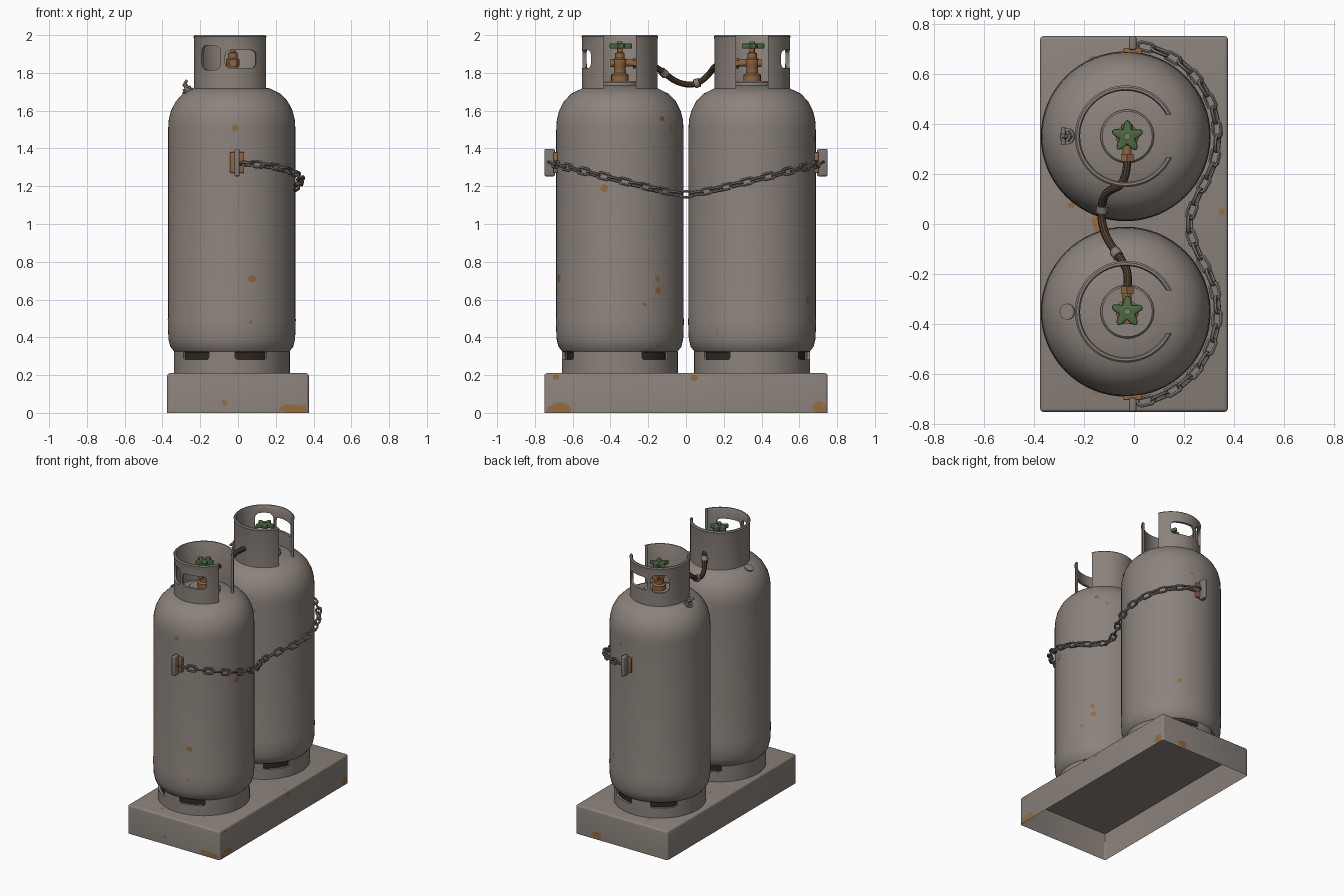
import bpy, bmesh, math, random
from math import sin, cos, pi, radians
from mathutils import Matrix, Vector

random.seed(4)
if "Cube" in bpy.data.objects:
    bpy.data.objects.remove(bpy.data.objects["Cube"])

CX, CY, R = -0.033, 0.35, 0.337   # tank axis and radius


def material(name, rgb):
    m = bpy.data.materials.new(name)
    m.use_nodes = True
    m.diffuse_color = (*rgb, 1)
    m.node_tree.nodes["Principled BSDF"].inputs["Base Color"].default_value = (*rgb, 1)
    return m


GREY = material("weathered grey paint", (0.26, 0.225, 0.20))
STEEL = material("chain steel", (0.21, 0.19, 0.175))
RUST = material("orange rust", (0.30, 0.15, 0.05))
BRASS = material("old brass", (0.28, 0.13, 0.05))
HOSE = material("brown hose", (0.085, 0.05, 0.028))
GREEN = material("green handle", (0.07, 0.15, 0.055))
DARK = material("dark recess", (0.03, 0.022, 0.016))


def smooth(ob):
    bpy.ops.object.select_all(action="DESELECT")
    ob.select_set(True)
    bpy.context.view_layer.objects.active = ob
    bpy.ops.object.shade_smooth_by_angle(angle=radians(35))
    return ob


def finish(name, bm, mat, loc=(0, 0, 0)):
    bmesh.ops.recalc_face_normals(bm, faces=bm.faces)
    me = bpy.data.meshes.new(name)
    bm.to_mesh(me)
    bm.free()
    me.materials.append(mat)
    ob = bpy.data.objects.new(name, me)
    ob.location = loc
    bpy.context.collection.objects.link(ob)
    return smooth(ob)


def lathe(name, profile, mat, loc, closed=False, steps=64):
    bm = bmesh.new()
    vs = [bm.verts.new((r, 0, z)) for r, z in profile]
    pairs = list(zip(vs, vs[1:])) + ([(vs[-1], vs[0])] if closed else [])
    es = [bm.edges.new(p) for p in pairs]
    bmesh.ops.spin(bm, geom=vs + es, axis=(0, 0, 1), cent=(0, 0, 0),
                   angle=2 * pi, steps=steps, use_merge=True)
    bmesh.ops.remove_doubles(bm, verts=bm.verts, dist=1e-5)
    return finish(name, bm, mat, loc)


def rod(name, a, b, r, mat, segs=16):
    a, b = Vector(a), Vector(b)
    d = b - a
    bm = bmesh.new()
    bmesh.ops.create_cone(bm, cap_ends=True, segments=segs, radius1=r, radius2=r, depth=d.length,
                          matrix=Matrix.Translation((a + b) / 2) @ d.to_track_quat("Z", "Y").to_matrix().to_4x4())
    return finish(name, bm, mat)


def box(name, centre, size, mat, bevel=0.0, turn=0.0):
    bm = bmesh.new()
    bmesh.ops.create_cube(bm, size=1, matrix=Matrix.Diagonal((*size, 1)))
    if bevel:
        bmesh.ops.bevel(bm, geom=bm.edges[:], offset=bevel, segments=3, profile=0.5, affect="EDGES")
    bmesh.ops.transform(bm, matrix=Matrix.Rotation(turn, 4, "Z"), verts=bm.verts)
    return finish(name, bm, mat, centre)


def cut_windows(ob, windows, radius):
    # each window: azimuth centre, azimuth width, low z, high z, corner radius
    for az, wide, lo, hi, corner in windows:
        a = radians(az)
        c = ob.location + Vector((radius * cos(a), radius * sin(a), (lo + hi) / 2))
        size = (0.16, 2 * radius * sin(radians(wide / 2)), hi - lo)
        cutter = box("cutter", c, size, DARK, corner, a)
        mod = ob.modifiers.new("window", "BOOLEAN")
        mod.operation, mod.object, mod.solver = "DIFFERENCE", cutter, "EXACT"
        bpy.context.view_layer.objects.active = ob
        bpy.ops.object.modifier_apply(modifier=mod.name)
        bpy.data.objects.remove(cutter)
    smooth(ob)


# Plinth: a shallow tray, open underneath
bm = bmesh.new()
bmesh.ops.create_cube(bm, size=1, matrix=Matrix.Translation((0, 0, 0.105)) @ Matrix.Diagonal((0.75, 1.5, 0.21, 1)))
bmesh.ops.bevel(bm, geom=[e for e in bm.edges if sum(v.co.z for v in e.verts) > 0.1],
                offset=0.014, segments=3, profile=0.5, affect="EDGES")
floor = [f for f in bm.faces if f.normal.z < -0.9]
bmesh.ops.inset_region(bm, faces=floor, thickness=0.012)
bmesh.ops.translate(bm, verts=floor[0].verts, vec=(0, 0, 0.195))
finish("plinth", bm, GREY)

# Tanks with foot ring, collar and valve
TANK = [(0, .31), (.25, .312), (.305, .325), (.325, .35), (.335, .39), (R, .43), (.339, .495),
        (R, .505), (R, 1.5), (.334, 1.55), (.322, 1.6), (.296, 1.65), (.258, 1.69), (.2, 1.718), (.1, 1.735), (0, 1.738)]
for side, label in ((-1, "front"), (1, "back")):
    y = side * CY
    at = (CX, y, 0)
    m = -side                       # mirrors azimuths on the back tank
    lathe(label + "_tank", TANK, GREY, at)
    foot = lathe(label + "_foot_ring", [(.29, .21), (.307, .21), (.307, .325), (.29, .325)], GREY, at, True)
    cut_windows(foot, [(m * a, 34, .283, .36, .012) for a in (-70, -130, 39, 110)], .3)
    lathe(label + "_foot_recess", [(0, .27), (.28, .27), (.28, .325), (0, .325)], DARK, at)

    collar = lathe(label + "_collar", [(.182, 1.715), (.2, 1.715), (.2, 1.98), (.203, 1.993), (.196, 2.0),
                                       (.187, 2.0), (.182, 1.99)], GREY, at, True)
    cut_windows(collar, [(0, 50, 1.6, 2.1, 0), (m * -75, 50, 1.825, 1.92, .025),
                         (m * -125, 36, 1.815, 1.945, .035)], .2)

    vx = -0.027
    v = (vx, y, 0)
    lathe(label + "_neck", [(0, 1.70), (.107, 1.70), (.107, 1.75), (.1, 1.757), (0, 1.757)], GREY, v, steps=40)
    lathe(label + "_valve_body", [(0, 1.75), (.046, 1.75), (.046, 1.79), (.032, 1.80), (.03, 1.83), (.036, 1.84),
                                  (.036, 1.87), (.025, 1.88), (.025, 1.905), (.014, 1.91), (.014, 1.93), (0, 1.93)],
          BRASS, v, steps=20)
    rod(label + "_valve_outlet", (vx, y, 1.852), (vx, y - side * .085, 1.852), .018, BRASS)
    rod(label + "_outlet_nut", (vx, y - side * .07, 1.852), (vx, y - side * .1, 1.852), .028, BRASS, 6)
    rod(label + "_relief_plug", (vx, y, 1.852), (vx, y + side * .05, 1.852), .022, BRASS, 12)

    # five-lobed handwheel
    bm = bmesh.new()
    ring = [(2 * pi * i / 40, .049 + .016 * cos(10 * pi * i / 40)) for i in range(40)]
    face = bm.faces.new([bm.verts.new((r * cos(a + .3), r * sin(a + .3), 0)) for a, r in ring])
    up = bmesh.ops.extrude_face_region(bm, geom=[face])["geom"]
    bmesh.ops.translate(bm, verts=[g for g in up if isinstance(g, bmesh.types.BMVert)], vec=(0, 0, .028))
    caps = [e for e in bm.edges if abs(e.verts[0].co.z - e.verts[1].co.z) < 1e-4]
    bmesh.ops.bevel(bm, geom=caps, offset=.007, segments=2, profile=.5, affect="EDGES")
    finish(label + "_handwheel", bm, GREEN, (vx, y, 1.928))
    rod(label + "_handwheel_bolt", (vx, y, 1.93), (vx, y, 1.965), .014, STEEL, 12)
    rod(label + "_gauge_boss", (-.245, y, 1.66), (-.268, y, 1.708), .032, GREY)

    # chain bracket
    box(label + "_bracket_plate", (-.005, side * .69, 1.325), (.075, .025, .11), BRASS, .005)
    box(label + "_bracket_bar", (-.005, side * .722, 1.325), (.028, .055, .145), STEEL, .008)

# Bleed fitting on the back tank shoulder
rod("bleed_stem", (-.255, CY, 1.69), (-.285, CY, 1.745), .012, STEEL)
rod("bleed_nut", (-.266, CY, 1.708), (-.274, CY, 1.722), .024, STEEL, 6)
rod("bleed_lever", (-.282, CY - .035, 1.738), (-.282, CY + .035, 1.738), .009, STEEL)
rod("bleed_tip", (-.283, CY, 1.742), (-.27, CY, 1.762), .008, STEEL)

# Hose between the valves
path = [(-.027, -.255, 1.852), (-.02, -.2, 1.85), (-.05, -.14, 1.82), (-.11, -.06, 1.755), (-.13, .01, 1.735),
        (-.13, .07, 1.745), (-.115, .13, 1.80), (-.03, .16, 1.85), (-.027, .255, 1.852)]
cu = bpy.data.curves.new("hose", "CURVE")
cu.dimensions = "3D"
cu.bevel_depth, cu.bevel_resolution = .0165, 3
sp = cu.splines.new("NURBS")
sp.points.add(len(path) - 1)
for p, co in zip(sp.points, path):
    p.co = (*co, 1)
sp.use_endpoint_u, sp.order_u, sp.resolution_u = True, 3, 6
cu.materials.append(HOSE)
hose = bpy.data.objects.new("hose", cu)
bpy.context.collection.objects.link(hose)
bpy.ops.object.select_all(action="DESELECT")
hose.select_set(True)
bpy.context.view_layer.objects.active = hose
bpy.ops.object.convert(target="MESH")
smooth(hose)
rod("hose_clamp_back", (-.129, .045, 1.742), (-.126, .072, 1.75), .024, STEEL)
rod("hose_clamp_front", (-.062, -.13, 1.81), (-.077, -.108, 1.79), .022, STEEL)

# Chain: hugs both tanks and sags in the middle
half = [Vector((CX + .367 * cos(radians(a)), -CY + .367 * sin(radians(a)), 0)) for a in range(-82, 39, 4)]
route = half + [Vector((.212, 0, 0))] + [Vector((p.x, -p.y, 0)) for p in reversed(half)]
for p in route:
    p.z = 1.143 + .25 * math.sqrt(p.y ** 2 + .0016)
lengths = [(b - a).length for a, b in zip(route, route[1:])]


def along(s):
    for a, b, d in zip(route, route[1:], lengths):
        if s <= d:
            return a.lerp(b, s / d)
        s -= d
    return route[-1].copy()


count = round(sum(lengths) / .06)
pitch = sum(lengths) / count
chain = bmesh.new()
MAJ, MIN = 10, 6
for k in range(count):
    a, b = along(k * pitch), along((k + 1) * pitch)
    t = (b - a).normalized()
    side = t.cross(Vector((0, 0, 1))).normalized()
    frame = Matrix((t, side, side.cross(t))).transposed().to_4x4()
    place = Matrix.Translation((a + b) / 2) @ frame @ Matrix.Rotation(radians(25 + 90 * (k % 2)), 4, "X")
    rings = []
    for i in range(MAJ):
        u = 2 * pi * i / MAJ
        shift = math.copysign(.016, cos(u))
        rings.append([chain.verts.new(place @ Vector((
            shift + (.018 + .0075 * cos(w)) * cos(u), (.018 + .0075 * cos(w)) * sin(u), .0075 * sin(w))))
            for w in (2 * pi * j / MIN for j in range(MIN))])
    for i in range(MAJ):
        p, q = rings[i], rings[(i + 1) % MAJ]
        for j in range(MIN):
            n = (j + 1) % MIN
            chain.faces.new((p[j], q[j], q[n], p[n]))
finish("chain", chain, STEEL)


# Rust spots: thin irregular flakes
def outline(w, h):
    return [(w * cos(a) * k, h * sin(a) * k) for a, k in
            ((2 * pi * i / 11, random.uniform(.75, 1.15)) for i in range(11))]


spots = bmesh.new()
for side, az, z, s in ((-1, -87, 1.51, .02), (-1, -71, .71, .022), (-1, -73, .48, .01), (-1, 41, 1.555, .014),
                       (-1, 53, 1.51, .014), (-1, -14, 1.19, .024), (-1, 36, .71, .018), (-1, 37, .65, .02),
                       (-1, 23, .575, .012), (1, -33, .42, .012), (1, 60, .6, .018), (1, 75, 1.45, .015)):
    spots.faces.new([spots.verts.new((CX + .3395 * cos(radians(az) + u / R),
                                      side * CY + .3395 * sin(radians(az) + u / R), z + v))
                     for u, v in outline(s, s)])


def clamp(v, lo, hi):
    return max(lo, min(hi, v))


for axis, x, y, z, w, h in (("y", -.07, -.751, .055, .014, .016), ("y", .3, -.751, .02, .075, .028),
                            ("x", .376, -.67, .02, .06, .035), ("x", .376, -.69, .195, .02, .02),
                            ("x", .376, .045, .19, .022, .02), ("x", .376, .71, .025, .045, .035),
                            ("y", .2, .751, .03, .04, .03), ("z", -.15, 0, .211, .018, .036),
                            ("z", -.25, .075, .211, .016, .014), ("z", .35, .05, .211, .012, .018),
                            ("z", -.16, .66, .211, .02, .014), ("z", -.15, -.67, .211, .012, .01)):
    pts = []
    for u, v in outline(w, h):
        if axis == "x":
            pts.append((x, clamp(y + u, -.738, .738), clamp(z + v, .002, .2)))
        elif axis == "y":
            pts.append((clamp(x + u, -.363, .363), y, clamp(z + v, .002, .2)))
        else:
            pts.append((clamp(x + u, -.363, .363), clamp(y + v, -.738, .738), z))
    spots.faces.new([spots.verts.new(p) for p in pts])
bmesh.ops.remove_doubles(spots, verts=spots.verts, dist=1e-5)
finish("rust_spots", spots, RUST)
